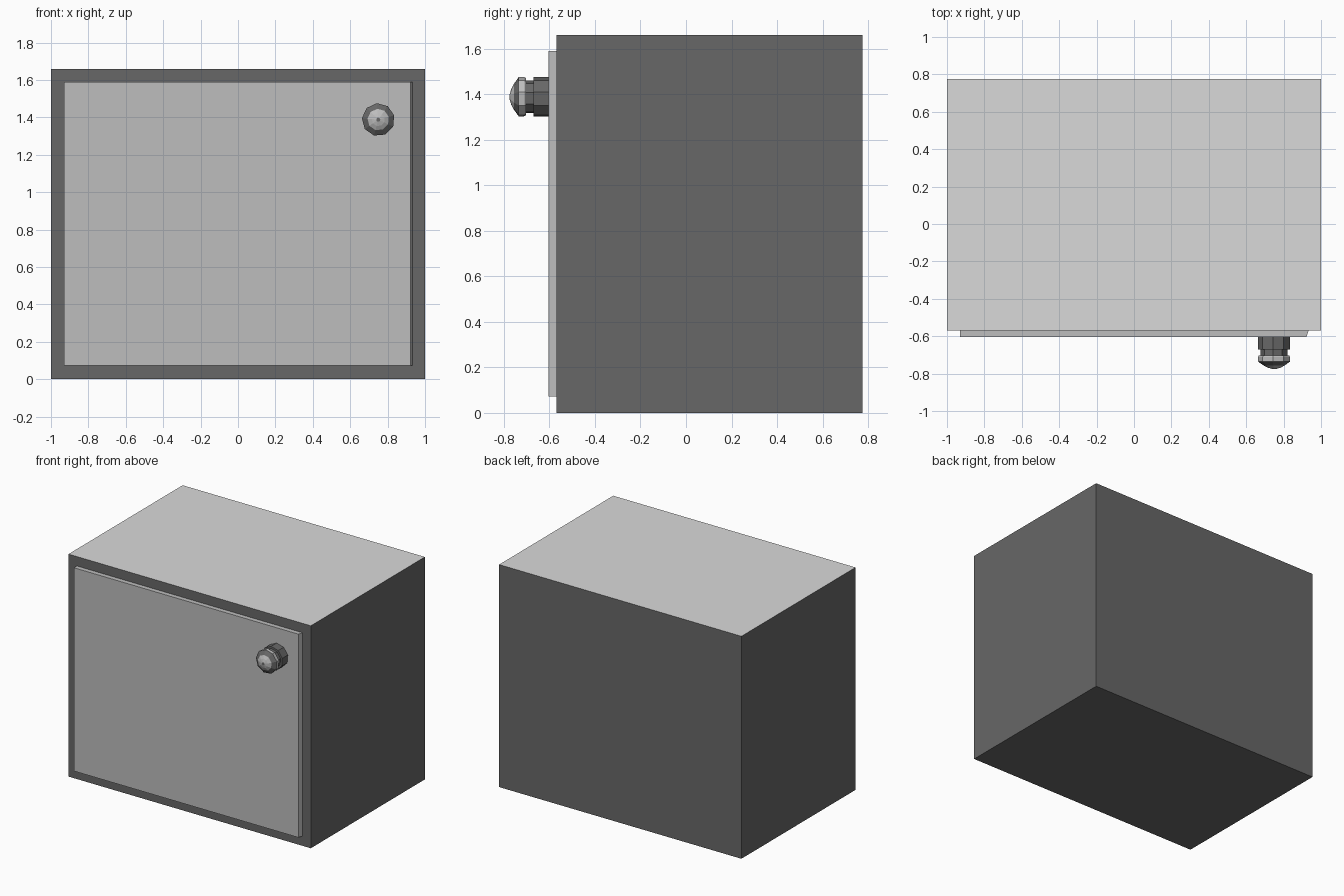
import bpy, bmesh, math
from mathutils import Vector

if "Cube" in bpy.data.objects:
    bpy.data.objects.remove(bpy.data.objects["Cube"])


def material(name, v):
    m = bpy.data.materials.new(name)
    m.diffuse_color = (v, v, v, 1)
    m.use_nodes = True
    m.node_tree.nodes["Principled BSDF"].inputs["Base Color"].default_value = m.diffuse_color
    return m


DARK = material("dark grey", 0.137)
MID = material("mid grey", 0.51)
LIGHT = material("light grey", 0.70)


def finish(name, bm, mats):
    bmesh.ops.recalc_face_normals(bm, faces=bm.faces)
    me = bpy.data.meshes.new(name)
    bm.to_mesh(me)
    bm.free()
    for m in mats:
        me.materials.append(m)
    ob = bpy.data.objects.new(name, me)
    bpy.context.collection.objects.link(ob)
    return ob


def box(lo, hi):
    bm = bmesh.new()
    bmesh.ops.create_cube(bm, size=1)
    lo, hi = Vector(lo), Vector(hi)
    for v in bm.verts:
        v.co = (lo + hi) / 2 + v.co * (hi - lo)
    return bm


# Cabinet body: dark sides, light top
bm = box((-1, -0.57, 0), (1, 0.775, 1.66))
bm.normal_update()
for f in bm.faces:
    f.material_index = 1 if f.normal.z > 0.5 else 0
finish("cabinet_body", bm, [DARK, LIGHT])

# Door panel, its right edge slanting slightly towards the front
bm = box((-0.93, -0.605, 0.073), (0.933, -0.57, 1.59))
for v in bm.verts:
    if v.co.x > 0 and v.co.y < -0.6:
        v.co.x = 0.922
finish("door", bm, [MID])

# Knob: nine-sided turned profile of (radius, y, material of the band that follows)
PROFILE = [
    (0.088, -0.600, 0), (0.088, -0.670, 0),   # base
    (0.073, -0.670, 0), (0.073, -0.704, 0),   # neck
    (0.084, -0.704, 1), (0.088, -0.712, 1),   # ring
    (0.088, -0.735, 0),                       # cap rim
    (0.058, -0.756, 1), (0.035, -0.768, 1),   # cap face
    (0.011, -0.775, 0),                       # centre dot
]
SIDES = 9
bm = bmesh.new()
rings = []
for r, y, _ in PROFILE:
    ring = []
    for i in range(SIDES):
        a = math.radians(95) + i * math.tau / SIDES
        ring.append(bm.verts.new((0.75 + r * math.cos(a), y, 1.388 + r * math.sin(a))))
    rings.append(ring)
for k in range(len(rings) - 1):
    for i in range(SIDES):
        j = (i + 1) % SIDES
        f = bm.faces.new((rings[k][i], rings[k][j], rings[k + 1][j], rings[k + 1][i]))
        f.material_index = PROFILE[k][2]
bm.faces.new(rings[0])
bm.faces.new(rings[-1])
finish("door_knob", bm, [DARK, MID])
